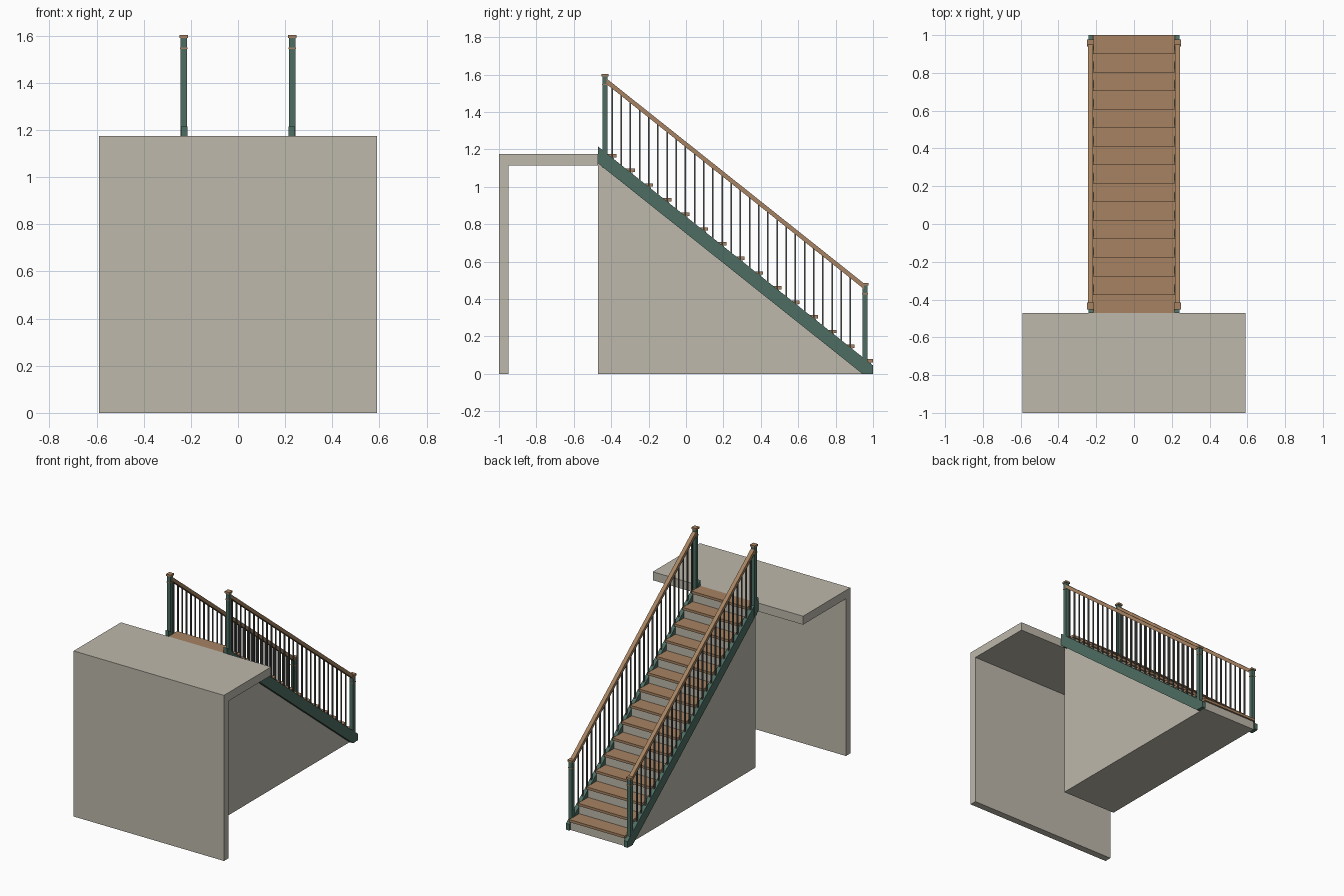
import bpy
import bmesh
from mathutils import Vector

if "Cube" in bpy.data.objects:
    bpy.data.objects.remove(bpy.data.objects["Cube"])


def material(name, rgb):
    m = bpy.data.materials.new(name)
    m.diffuse_color = (*rgb, 1)
    m.use_nodes = True
    m.node_tree.nodes["Principled BSDF"].inputs["Base Color"].default_value = m.diffuse_color
    return m


CONCRETE = material("concrete", (0.51, 0.48, 0.41))
WOOD = material("wood", (0.38, 0.225, 0.12))
GREEN = material("green_paint", (0.075, 0.155, 0.125))
IRON = material("dark_iron", (0.10, 0.10, 0.095))

STEPS = 15
RISE = 1.175 / STEPS
RUN = 0.098
BACK = -0.47            # where the flight meets the landing
SLOPE = 0.796
TREAD = 0.018
RAIL_X = 0.23


def finish(name, bm, mat):
    bmesh.ops.recalc_face_normals(bm, faces=bm.faces)
    me = bpy.data.meshes.new(name)
    bm.to_mesh(me)
    bm.free()
    me.materials.append(mat)
    ob = bpy.data.objects.new(name, me)
    bpy.context.collection.objects.link(ob)
    return ob


def add_box(bm, x, y, z):
    """Box from (min, max) ranges."""
    vs = bmesh.ops.create_cube(bm, size=1)["verts"]
    for v in vs:
        v.co = Vector([r[0] + (c + 0.5) * (r[1] - r[0])
                       for c, r in zip(v.co, (x, y, z))])


def add_profile(bm, pts, x0, x1):
    """Side profile in (y, z), extruded across x."""
    f = bm.faces.new([bm.verts.new((x0, y, z)) for y, z in pts])
    ext = bmesh.ops.extrude_face_region(bm, geom=[f])["geom"]
    bmesh.ops.translate(bm, vec=(x1 - x0, 0, 0),
                        verts=[g for g in ext if isinstance(g, bmesh.types.BMVert)])


def nosing(i):
    return 1.0 - RUN * i


def stringer_top(y):
    return 1.215 - SLOPE * (y - BACK)


def rail_top(y):
    return 1.583 - SLOPE * (y + 0.43)


# Landing slab and its supporting wall
bm = bmesh.new()
add_box(bm, (-0.59, 0.59), (-1, BACK), (1.115, 1.175))
finish("landing_slab", bm, CONCRETE)
bm = bmesh.new()
add_box(bm, (-0.59, 0.59), (-1, -0.95), (0, 1.115))
finish("landing_wall", bm, CONCRETE)

# Solid stepped base under the treads
pts = [(BACK, 0)]
pts.append((nosing(0) - 0.012, 0))
for i in range(STEPS):
    top = RISE * (i + 1) - TREAD
    y_back = nosing(i + 1) - 0.012 if i < STEPS - 1 else BACK
    pts += [(nosing(i) - 0.012, top), (y_back, top)]
bm = bmesh.new()
add_profile(bm, pts, -0.215, 0.215)
finish("stair_base", bm, CONCRETE)

# Treads
bm = bmesh.new()
for i in range(STEPS):
    y_back = nosing(i + 1) - 0.012 if i < STEPS - 1 else BACK
    top = RISE * (i + 1)
    add_box(bm, (-0.218, 0.218), (y_back, nosing(i)), (top - TREAD, top))
finish("treads", bm, WOOD)

for side, s in (("left", -1), ("right", 1)):
    cx = s * RAIL_X

    # Sloping stringer with a plumb-cut top and a floor-cut foot
    bm = bmesh.new()
    foot = BACK + 1.125 / SLOPE
    add_profile(bm, [(BACK, 1.125), (BACK, stringer_top(BACK)),
                     (1.0, stringer_top(1.0)), (1.0, 0), (foot, 0)],
                s * 0.215, s * 0.242)
    finish(side + "_stringer", bm, GREEN)

    # Newel posts with wooden collars and caps
    for label, y, z0, z1 in (("upper", -0.433, 1.10, 1.59), ("lower", 0.957, 0.0, 0.472)):
        h = 0.0135
        bm = bmesh.new()
        add_box(bm, (cx - h, cx + h), (y - h, y + h), (z0, z1))
        finish(f"{side}_{label}_post", bm, GREEN)
        bm = bmesh.new()
        for zc, half, t in ((z1, h + 0.005, 0.013), (z1 - 0.047, h + 0.002, 0.006)):
            add_box(bm, (cx - half, cx + half), (y - half, y + half), (zc, zc + t))
        finish(f"{side}_{label}_post_cap", bm, WOOD)

    # Handrail
    a, b, t = -0.425, 0.952, 0.03
    bm = bmesh.new()
    add_profile(bm, [(a, rail_top(a)), (b, rail_top(b)),
                     (b, rail_top(b) - t), (a, rail_top(a) - t)],
                cx - 0.014, cx + 0.014)
    finish(side + "_handrail", bm, WOOD)

    # Balusters, two for each tread
    bm = bmesh.new()
    r = 0.0042
    for k in range(27):
        y = -0.395 + 0.049 * k
        add_box(bm, (cx - r, cx + r), (y - r, y + r),
                (stringer_top(y) - 0.02, rail_top(y) - 0.015))
    finish(side + "_balusters", bm, IRON)
